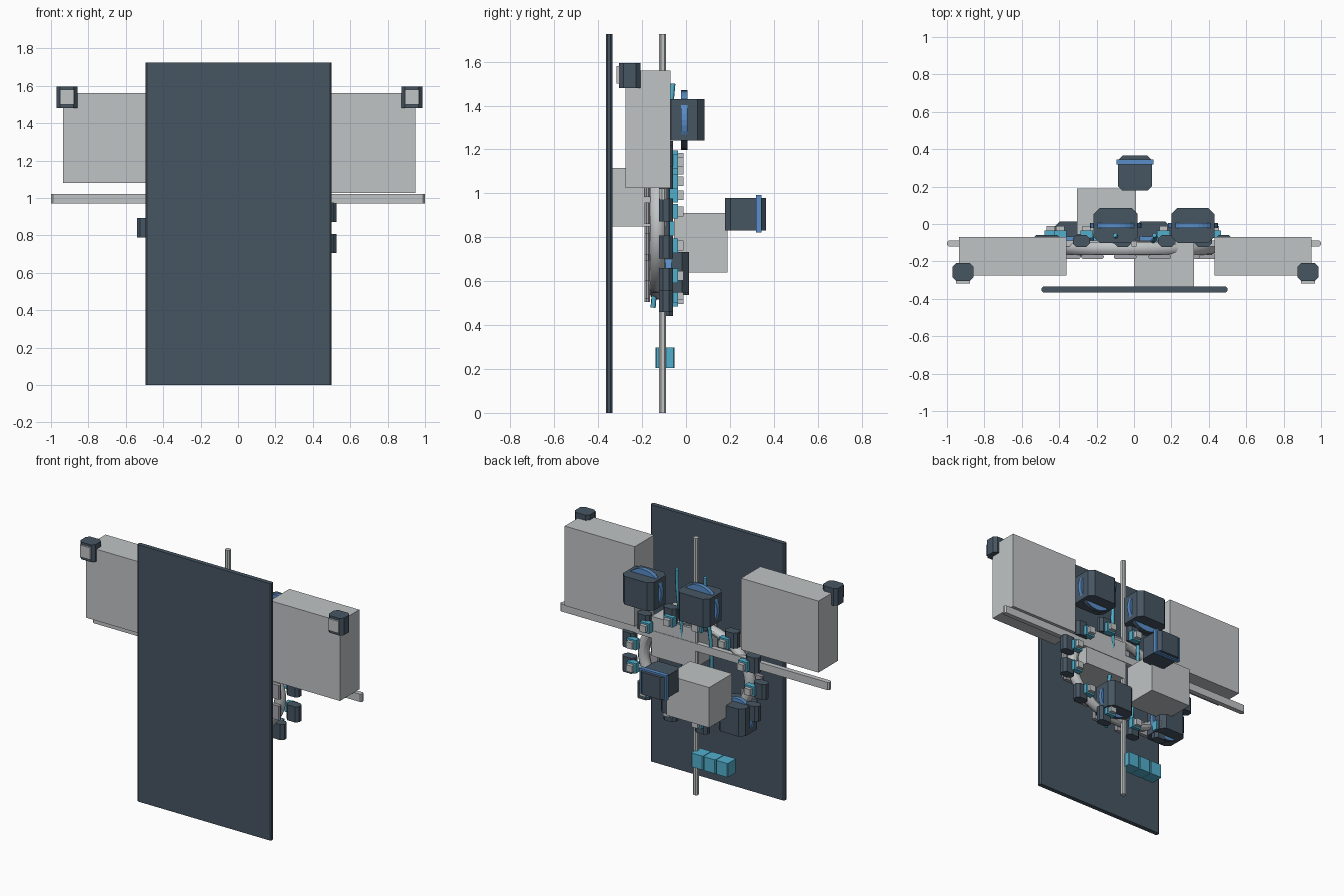
import bpy, bmesh, math
from mathutils import Vector

if "Cube" in bpy.data.objects:
    bpy.data.objects.remove(bpy.data.objects["Cube"])


def material(name, rgb):
    m = bpy.data.materials.new(name)
    m.diffuse_color = (*rgb, 1)
    m.use_nodes = True
    m.node_tree.nodes["Principled BSDF"].inputs["Base Color"].default_value = m.diffuse_color
    return m


SLATE = material("dark slate", (0.062, 0.092, 0.124))
GREY = material("light grey", (0.53, 0.55, 0.56))
PLATE = material("lavender grey", (0.38, 0.38, 0.43))
CYAN = material("cyan", (0.085, 0.43, 0.61))
BLUE = material("blue", (0.10, 0.27, 0.58))


def finish(name, bm, *mats):
    me = bpy.data.meshes.new(name)
    bm.to_mesh(me)
    bm.free()
    for m in mats:
        me.materials.append(m)
    ob = bpy.data.objects.new(name, me)
    bpy.context.collection.objects.link(ob)
    return ob


def box(name, x, y, z, mat, chamfer=0.0):
    """Box from (min, max) ranges, with optional chamfered upright edges."""
    bm = bmesh.new()
    bmesh.ops.create_cube(bm, size=1)
    lo, hi = zip(x, y, z)
    for v in bm.verts:
        v.co = Vector([hi[i] if v.co[i] > 0 else lo[i] for i in range(3)])
    if chamfer:
        up = [e for e in bm.edges
              if abs(e.verts[0].co.z - e.verts[1].co.z) > 1e-4]
        bmesh.ops.bevel(bm, geom=up, offset=chamfer, segments=1,
                        affect='EDGES')
    return finish(name, bm, mat)


def around(c, half):
    return (c - half, c + half)


# Large front panel and the crossed poles
box("front_panel", (-0.495, 0.50), (-0.365, -0.335), (0, 1.725), SLATE, 0.008)
box("cross_beam", (-1, 1), (-0.12, -0.087), (0.97, 1.022), GREY, 0.01)
box("upright_pole", (-0.016, 0.016), (-0.122, -0.09), (0, 1.725), GREY, 0.007)

# Big plain boxes
box("left_tall_box", (-0.935, -0.36), (-0.275, -0.07), (1.08, 1.56), GREY)
box("right_tall_box", (0.43, 0.95), (-0.275, -0.07), (1.025, 1.56), GREY)
box("rear_box", (-0.305, 0.01), (-0.055, 0.19), (0.64, 0.91), GREY)
box("front_box", (0, 0.32), (-0.335, -0.09), (0.85, 1.115), GREY)

# Corner lamps with a pale lens in front
for side, cx in (("left", -0.915), ("right", 0.93)):
    box(side + "_lamp", around(cx, 0.056), (-0.305, -0.208), (1.48, 1.595),
        SLATE, 0.02)
    box(side + "_lamp_lens", around(cx, 0.038), (-0.317, -0.30),
        (1.5, 1.58), GREY)


def pod_disc(name, x, y, z, radius, thick):
    """Blue disc whose upper rim is dark."""
    bm = bmesh.new()
    bmesh.ops.create_cone(bm, cap_ends=True, segments=32, radius1=radius,
                          radius2=radius, depth=thick)
    for v in bm.verts:
        v.co = Vector((x + v.co.x, y + v.co.z, z + v.co.y))
    bmesh.ops.recalc_face_normals(bm, faces=bm.faces)
    for f in bm.faces:
        f.material_index = 1 if f.normal.z > 0.7 else 0
    finish(name, bm, BLUE, SLATE)


# Chamfered pods around the ring
for name, x, y, z, hw, hd, hh in (
        ("upper_pod_a", 0.315, -0.008, 1.335, 0.115, 0.093, 0.095),
        ("upper_pod_b", -0.098, -0.008, 1.335, 0.118, 0.093, 0.095),
        ("lower_pod_a", 0.10, -0.08, 0.64, 0.10, 0.093, 0.092),
        ("lower_pod_b", -0.33, -0.08, 0.63, 0.10, 0.093, 0.092)):
    box(name, around(x, hw), around(y, hd), around(z, hh), SLATE, 0.032)
    pod_disc(name + "_disc", x, y, z, hw * 1.16, 0.028)

# Rear pod with a blue band
box("rear_pod", (-0.086, 0.096), (0.178, 0.365), (0.83, 0.98), SLATE, 0.024)
box("rear_pod_band", (-0.094, 0.104), (0.318, 0.345), (0.822, 0.992), BLUE)

# Oval ring
bpy.ops.mesh.primitive_torus_add(
    location=(0.01, -0.13, 0.84), rotation=(math.pi / 2, 0, 0),
    major_radius=0.38, minor_radius=0.035, major_segments=48,
    minor_segments=12)
ring = bpy.context.object
ring.name = "oval_ring"
ring.scale = (1.04, 0.78, 1)
ring.data.materials.append(GREY)
bpy.ops.object.shade_smooth_by_angle()

# Stations spaced round the ring: dark box, cyan and grey knob, front plate
COUNT = 13
for k in range(COUNT):
    a = 2 * math.pi * (k + 0.5) / COUNT
    c, s = math.cos(a), math.sin(a)
    x, z = 0.495 * c, 0.84 + 0.35 * s
    n = "station_%02d" % k
    box(n + "_box", around(x, 0.046), (-0.122, -0.06), around(z, 0.052),
        SLATE, 0.018)
    x, z = 0.445 * c, 0.84 + 0.325 * s
    box(n + "_cyan_block", around(x, 0.034), (-0.075, -0.036),
        around(z, 0.033), CYAN)
    box(n + "_grey_knob", around(x, 0.022), (-0.036, -0.012),
        around(z, 0.022), GREY)
    x, z = 0.39 * c, 0.84 + 0.29 * s
    box(n + "_front_plate", around(x, 0.06), (-0.188, -0.163),
        around(z, 0.048), PLATE, 0.008)

# Two long leaning wavy blades
for side in (-1, 1):
    curve = bpy.data.curves.new("wavy_blade", 'CURVE')
    curve.dimensions = '3D'
    curve.bevel_depth = 0.012
    curve.bevel_resolution = 1
    curve.use_fill_caps = True
    spline = curve.splines.new('POLY')
    spline.points.add(16)
    for i, p in enumerate(spline.points):
        t = i / 16
        p.co = (side * 0.105 + 0.01 * math.sin(t * 9),
                -0.15 + 0.09 * t, 0.48 + 1.02 * t, 1)
    curve.materials.append(CYAN)
    blade = bpy.data.objects.new("wavy_blade", curve)
    bpy.context.collection.objects.link(blade)

# Row of three cyan cubes low on the pole
for i in range(3):
    x = -0.045 - 0.092 * i
    box("low_cube_%d" % i, around(x, 0.044), (-0.14, -0.052), (0.205, 0.298),
        CYAN, 0.006)
